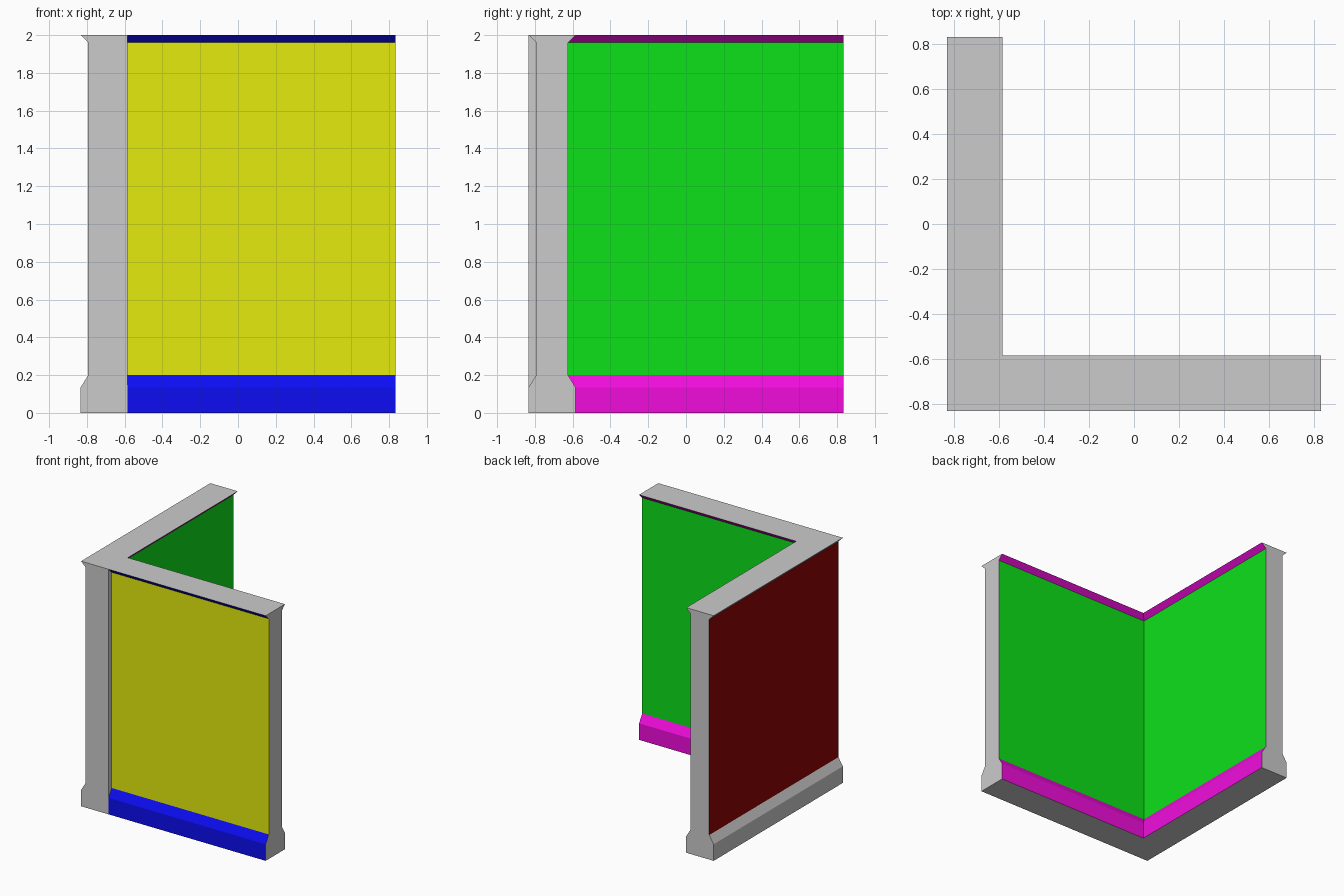
import bpy, bmesh

if "Cube" in bpy.data.objects:
    bpy.data.objects.remove(bpy.data.objects["Cube"])

E, I = 0.833, -0.585      # outer half-width, inner face of the L
D = 0.04                  # recess of the wall behind the trim


def material(name, rgb):
    m = bpy.data.materials.new(name)
    m.diffuse_color = (*rgb, 1)
    m.use_nodes = True
    m.node_tree.nodes["Principled BSDF"].inputs["Base Color"].default_value = m.diffuse_color
    return m


yellow = material("yellow", (0.78, 0.83, 0.004))
blue = material("blue", (0.004, 0.004, 0.9))
green = material("green", (0.004, 0.75, 0.01))
magenta = material("magenta", (0.88, 0.004, 0.72))
red = material("red", (0.28, 0.001, 0.001))


def plan(o):
    """L-shaped outline recessed by o; the front of the corner post stays flush."""
    return [(-E + o, -E), (I, -E), (I, -E + o), (E, -E + o), (E, I - o),
            (I - o, I - o), (I - o, E), (-E + o, E)]


def corner_part(name, levels, front, inner, left, cap=None):
    """Loft the outline through (z, recess) levels, colouring each side."""
    bm = bmesh.new()
    rings = [[bm.verts.new((x, y, z)) for x, y in plan(o)] for z, o in levels]
    slots = [0, 0, 1, 0, 2, 2, 0, 3]
    for lo, hi in zip(rings, rings[1:]):
        for i, slot in enumerate(slots):
            j = (i + 1) % len(slots)
            bm.faces.new((lo[i], lo[j], hi[j], hi[i])).material_index = slot
    if cap == "bottom":
        bm.faces.new(rings[0][::-1])
    elif cap == "top":
        bm.faces.new(rings[-1])
    bmesh.ops.remove_doubles(bm, verts=bm.verts, dist=0.0001)
    mesh = bpy.data.meshes.new(name)
    bm.to_mesh(mesh)
    bm.free()
    for m in (None, front, inner, left):
        mesh.materials.append(m)
    bpy.context.collection.objects.link(bpy.data.objects.new(name, mesh))


# Skirting with chamfered top, plain wall panels, flared top trim
corner_part("skirting", [(0, 0), (0.135, 0), (0.2, D)], blue, magenta, None, "bottom")
corner_part("wall_panels", [(0.2, D), (1.96, D)], yellow, green, red)
corner_part("top_trim", [(1.96, D), (2, 0)], blue, magenta, None, "top")
